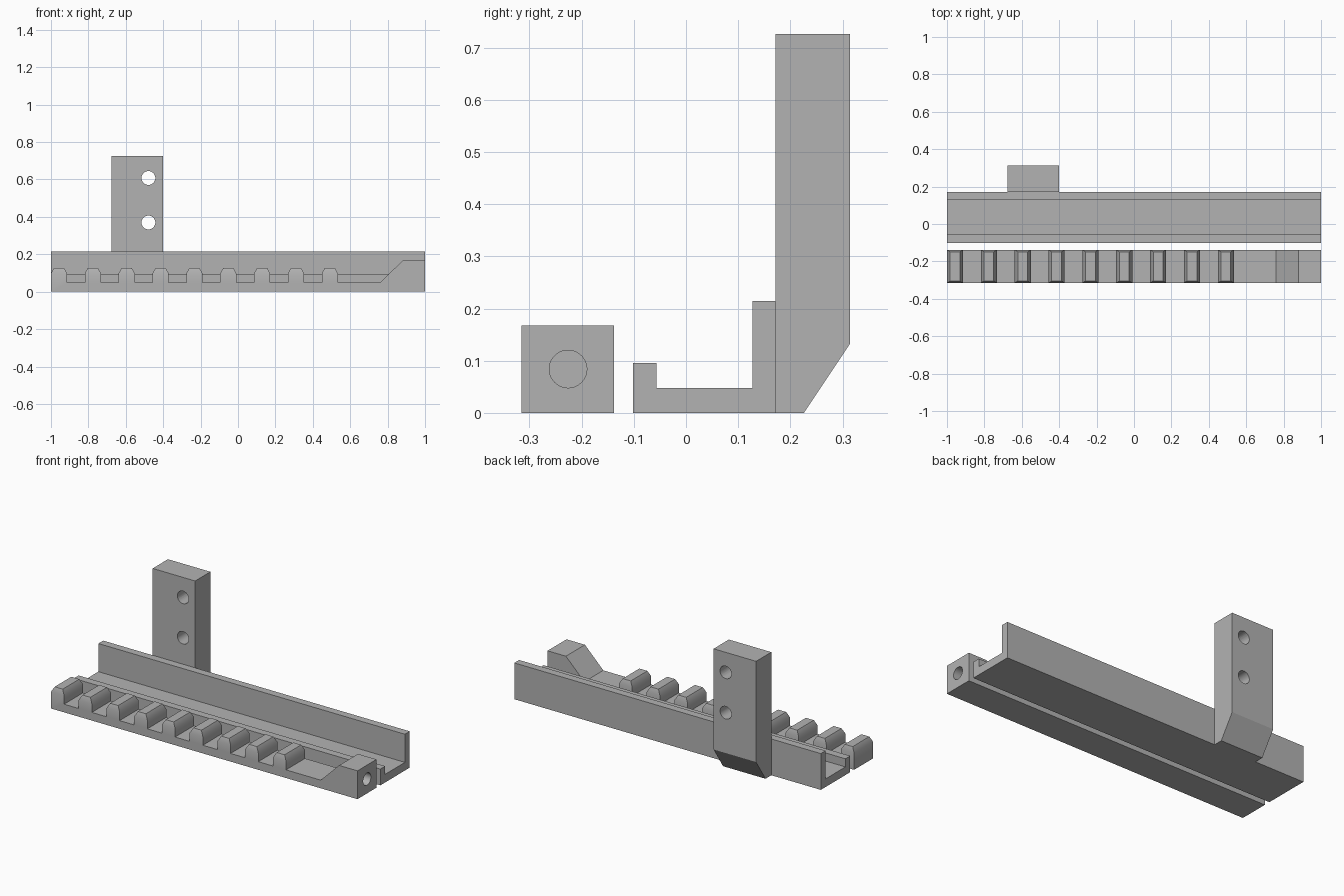
import bpy, bmesh, math
from mathutils import Vector

default = bpy.data.objects.get("Cube")
if default:
    bpy.data.objects.remove(default, do_unlink=True)

grey = bpy.data.materials.new("plain grey")
grey.use_nodes = True
colour = (0.45, 0.45, 0.45, 1)
grey.diffuse_color = colour
grey.node_tree.nodes["Principled BSDF"].inputs["Base Color"].default_value = colour


def extrude_profile(profile, to_point, depth):
    """Turn a 2D outline into a solid bmesh, swept along a vector."""
    bm = bmesh.new()
    face = bm.faces.new([bm.verts.new(to_point(a, b)) for a, b in profile])
    swept = bmesh.ops.extrude_face_region(bm, geom=[face])["geom"]
    verts = [v for v in swept if isinstance(v, bmesh.types.BMVert)]
    bmesh.ops.translate(bm, verts=verts, vec=depth)
    bmesh.ops.recalc_face_normals(bm, faces=bm.faces)
    return bm


def make_object(name, bm):
    mesh = bpy.data.meshes.new(name)
    bm.to_mesh(mesh)
    bm.free()
    mesh.materials.append(grey)
    obj = bpy.data.objects.new(name, mesh)
    bpy.context.collection.objects.link(obj)
    return obj


def drill(obj, centre, rotation, radius, depth):
    """Cut a round hole, then discard the cutter."""
    bpy.ops.mesh.primitive_cylinder_add(vertices=40, radius=radius, depth=depth,
                                        location=centre, rotation=rotation)
    cutter = bpy.context.object
    cutter.hide_render = True
    cutter.data.materials.append(grey)
    cut = obj.modifiers.new("hole", "BOOLEAN")
    cut.operation = "DIFFERENCE"
    cut.solver = "EXACT"
    cut.object = cutter
    bpy.ops.object.select_all(action="DESELECT")
    bpy.context.view_layer.objects.active = obj
    obj.select_set(True)
    bpy.ops.object.modifier_apply(modifier=cut.name)
    bpy.data.objects.remove(cutter, do_unlink=True)
    bpy.ops.object.shade_smooth_by_angle(angle=math.radians(30))


# Toothed rack: side outline with square teeth, ramp and end block
FLOOR, SHOULDER, TIP = 0.048, 0.098, 0.128
PITCH, WIDTH, TEETH = 0.181, 0.086, 9
outline = [(-1, 0)]
for i in range(TEETH):
    x = -1 + i * PITCH
    if i:
        outline.append((x, FLOOR))
    outline += [(x, SHOULDER), (x + WIDTH, SHOULDER), (x + WIDTH, FLOOR)]
outline += [(0.76, FLOOR), (0.88, 0.167), (1, 0.167), (1, 0)]
bm = extrude_profile(outline, lambda x, z: (x, -0.315, z), (0, 0.177, 0))

# Tapered tooth tips raised from the square shoulders
tops = [f for f in bm.faces
        if f.normal.z > 0.9 and abs(f.calc_center_median().z - SHOULDER) < 0.001]
for top in tops:
    new = bmesh.ops.extrude_discrete_faces(bm, faces=[top])["faces"][0]
    centre = new.calc_center_median()
    for v in new.verts:
        v.co.x -= math.copysign(0.017, v.co.x - centre.x)
        v.co.y -= math.copysign(0.011, v.co.y - centre.y)
        v.co.z = TIP
rack = make_object("toothed_rack", bm)
drill(rack, (1, -0.226, 0.084), (0, math.pi / 2, 0), 0.036, 0.24)

# Channel rail with a low front lip and a tall back wall
channel = [(-0.102, 0), (-0.102, 0.096), (-0.057, 0.096), (-0.057, 0.048),
           (0.127, 0.048), (0.127, 0.214), (0.172, 0.214), (0.172, 0)]
make_object("channel_rail",
            extrude_profile(channel, lambda y, z: (-1, y, z), (2, 0, 0)))

# Upright mounting bracket with a sloped lower back and two through holes
upright = [(0.172, 0), (0.226, 0), (0.314, 0.132), (0.314, 0.726), (0.172, 0.726)]
bracket = make_object("mounting_bracket",
                      extrude_profile(upright, lambda y, z: (-0.677, y, z),
                                      (0.277, 0, 0)))
for z in (0.37, 0.608):
    drill(bracket, (-0.479, 0.243, z), (math.pi / 2, 0, 0), 0.037, 0.3)
